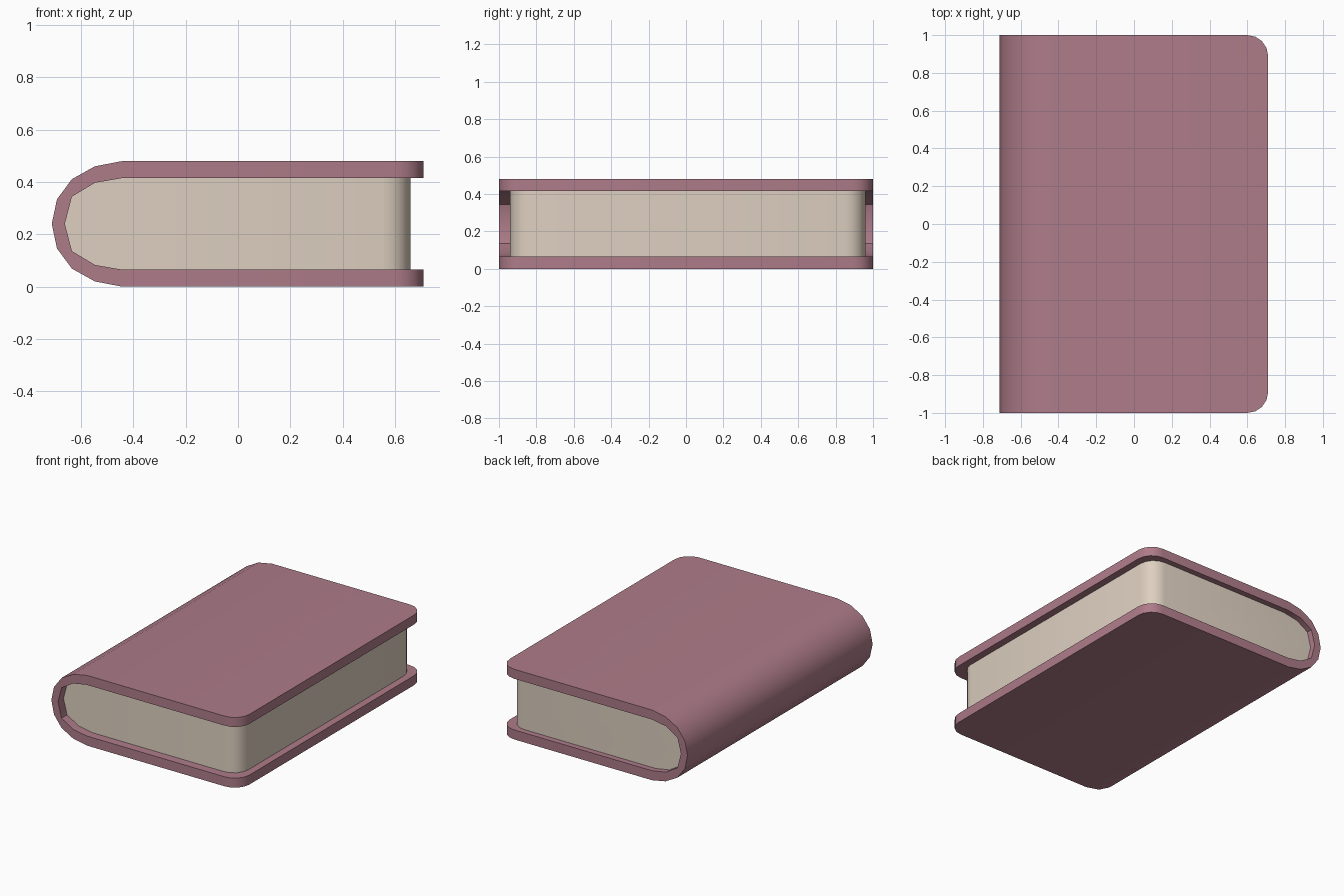
import bpy, bmesh, math

if "Cube" in bpy.data.objects:
    bpy.data.objects.remove(bpy.data.objects["Cube"])

MID = 0.24  # height of the book's middle plane


def material(name, color):
    m = bpy.data.materials.new(name)
    m.diffuse_color = (*color, 1)
    m.use_nodes = True
    m.node_tree.nodes["Principled BSDF"].inputs["Base Color"].default_value = m.diffuse_color
    return m


def mirrored(half):
    """Upper half profile (dx, dz), right end to spine tip, mirrored below the middle."""
    return [(x, MID + z) for x, z in half] + [(x, MID - z) for x, z in reversed(half) if z > 0]


def extrude_profile(name, profile, y0, y1, corner_x, radius, mat):
    """Extrude an XZ profile along y, then round the upright corners at corner_x."""
    bm = bmesh.new()
    face = bm.faces.new([bm.verts.new((x, y0, z)) for x, z in profile])
    res = bmesh.ops.extrude_face_region(bm, geom=[face])
    verts = [g for g in res["geom"] if isinstance(g, bmesh.types.BMVert)]
    bmesh.ops.translate(bm, verts=verts, vec=(0, y1 - y0, 0))
    corners = [e for e in bm.edges
               if all(abs(v.co.x - corner_x) < 1e-4 for v in e.verts)
               and abs(e.verts[0].co.y - e.verts[1].co.y) < 1e-4]
    bmesh.ops.bevel(bm, geom=corners, offset=radius, segments=4, profile=0.5, affect='EDGES')
    bmesh.ops.recalc_face_normals(bm, faces=bm.faces)
    me = bpy.data.meshes.new(name)
    bm.to_mesh(me)
    bm.free()
    ob = bpy.data.objects.new(name, me)
    bpy.context.collection.objects.link(ob)
    me.materials.append(mat)
    bpy.ops.object.select_all(action='DESELECT')
    ob.select_set(True)
    bpy.context.view_layer.objects.active = ob
    bpy.ops.object.shade_smooth_by_angle(angle=math.radians(30))
    return ob


# Half profiles of the outer cover and of the space inside it
outer = [(0.71, 0.24), (-0.443, 0.24), (-0.547, 0.22), (-0.635, 0.171), (-0.692, 0.094), (-0.712, 0)]
inner = [(0.175), (-0.443, 0.175), (-0.547, 0.157), (-0.635, 0.104), (-0.662, 0)][1:]

# Cover: two boards joined by a rounded spine
cover_profile = mirrored(outer) + mirrored([(0.71, 0.175)] + inner)[::-1]
extrude_profile("cover", cover_profile, -1, 1, 0.71, 0.11,
                material("cover_rose", (0.42, 0.20, 0.25)))

# Page block filling the cover, set back from its edges
extrude_profile("pages", mirrored([(0.66, 0.175)] + inner), -0.94, 0.96, 0.66, 0.11,
                material("page_cream", (0.73, 0.63, 0.53)))
